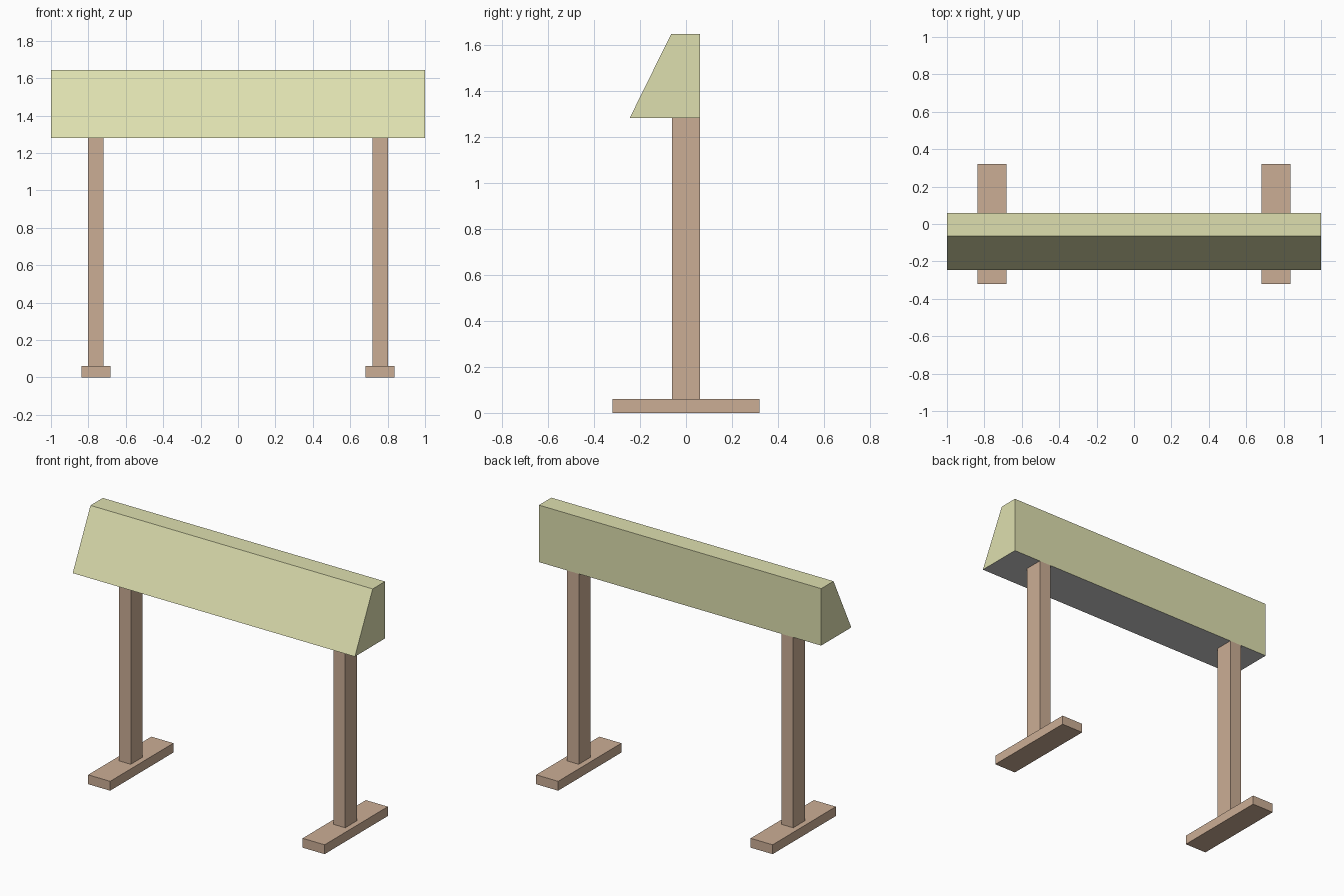
import bpy, bmesh

if "Cube" in bpy.data.objects:
    bpy.data.objects.remove(bpy.data.objects["Cube"])


def material(name, color):
    m = bpy.data.materials.new(name)
    m.diffuse_color = (*color, 1)
    m.use_nodes = True
    m.node_tree.nodes["Principled BSDF"].inputs["Base Color"].default_value = m.diffuse_color
    return m


def make_object(name, bm, mats):
    bmesh.ops.recalc_face_normals(bm, faces=bm.faces[:])
    me = bpy.data.meshes.new(name)
    bm.to_mesh(me)
    bm.free()
    for m in mats:
        me.materials.append(m)
    ob = bpy.data.objects.new(name, me)
    bpy.context.collection.objects.link(ob)
    return ob


def box(name, lo, hi, mat):
    bm = bmesh.new()
    bmesh.ops.create_cube(bm, size=1)
    for v in bm.verts:
        v.co = [(a + b) / 2 + c * (b - a) for a, b, c in zip(lo, hi, v.co)]
    return make_object(name, bm, [mat])


wood = material("wood", (0.60, 0.42, 0.30))
paint = material("paint", (0.73, 0.74, 0.43))
grey = material("underside_grey", (0.6, 0.6, 0.6))

# Two feet and posts
for side, s in (("left", -1), ("right", 1)):
    x = s * 0.76
    box(f"{side}_foot", (x - 0.078, -0.32, 0), (x + 0.078, 0.32, 0.06), wood)
    box(f"{side}_post", (x - 0.042, -0.06, 0.06), (x + 0.042, 0.06, 1.28), wood)

# Sloped-front beam: side profile (y, z) extruded along x
profile = [(-0.245, 1.28), (0.06, 1.28), (0.06, 1.645), (-0.065, 1.645)]
bm = bmesh.new()
face = bm.faces.new([bm.verts.new((-1, y, z)) for y, z in profile])
ext = bmesh.ops.extrude_face_region(bm, geom=[face], use_keep_orig=True)
for v in ext["geom"]:
    if isinstance(v, bmesh.types.BMVert):
        v.co.x = 1
# Plain grey underside
for f in bm.faces:
    if all(v.co.z < 1.3 for v in f.verts):
        f.material_index = 1
make_object("beam", bm, [paint, grey])
